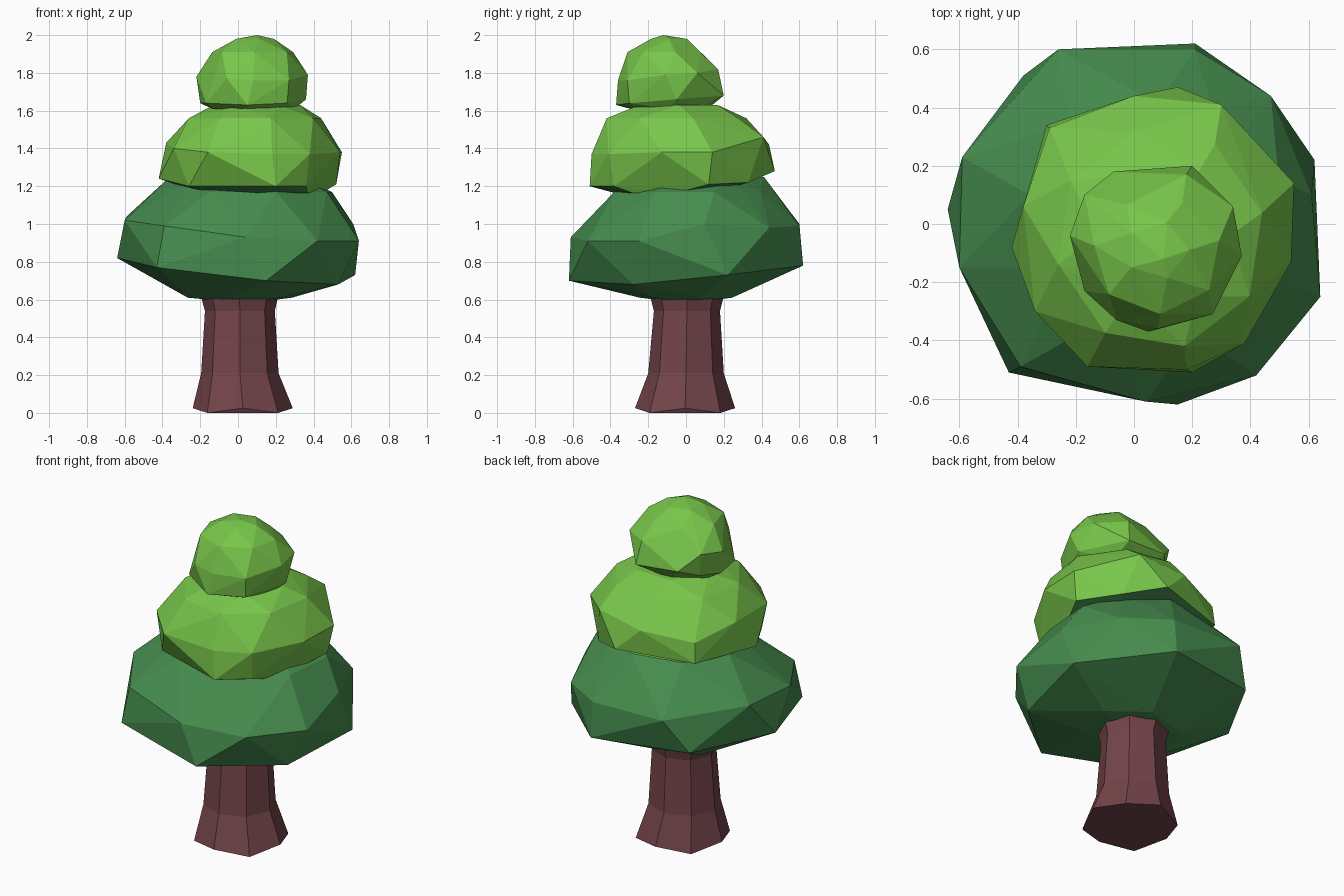
import bpy, bmesh, math


def material(name, rgb):
    m = bpy.data.materials.new(name)
    m.diffuse_color = (*rgb, 1)
    return m


bark = material("bark brown", (0.171, 0.058, 0.067))
dark = material("dark leaf green", (0.061, 0.262, 0.076))
light = material("light leaf green", (0.188, 0.565, 0.069))


def ring(z, cx, cy, rx, ry, n, phase=0.0):
    return [(cx + rx * math.cos(2 * math.pi * (i + phase) / n),
             cy + ry * math.sin(2 * math.pi * (i + phase) / n), z) for i in range(n)]


def finish(bm, name, mats):
    bmesh.ops.recalc_face_normals(bm, faces=bm.faces)
    me = bpy.data.meshes.new(name)
    bm.to_mesh(me)
    bm.free()
    for m in mats:
        me.materials.append(m)
    ob = bpy.data.objects.new(name, me)
    bpy.context.collection.objects.link(ob)
    return ob


def foliage(name, points, mats, accent):
    """Faceted clump: hull of the points; accent(face) picks the second colour."""
    bm = bmesh.new()
    for p in points:
        bm.verts.new(p)
    bmesh.ops.convex_hull(bm, input=bm.verts)
    loose = [v for v in bm.verts if not v.link_faces]
    bmesh.ops.delete(bm, geom=loose, context='VERTS')
    bmesh.ops.dissolve_limit(bm, angle_limit=math.radians(3),
                             verts=bm.verts, edges=bm.edges)
    bmesh.ops.recalc_face_normals(bm, faces=bm.faces)
    for f in bm.faces:
        f.material_index = 1 if accent(f) else 0
    finish(bm, name, mats)


# trunk: eight-sided, flared at the foot and under the leaves
bm = bmesh.new()
loops = []
for z, cx, cy, rx, ry in [(0.015, 0.025, -0.005, 0.265, 0.265), (0.21, 0.01, 0.0, 0.205, 0.2),
                          (0.54, 0.01, 0.005, 0.185, 0.175), (0.72, 0.005, 0.005, 0.23, 0.22)]:
    pts = ring(z, cx, cy, rx, ry, 8)
    if z < 0.1:  # uneven foot
        pts = [(x, y, 0.025 if i % 2 == 0 else 0.0) for i, (x, y, _) in enumerate(pts)]
    loops.append([bm.verts.new(p) for p in pts])
for a, b in zip(loops, loops[1:]):
    for i in range(8):
        j = (i + 1) % 8
        bm.faces.new((a[i], a[j], b[j], b[i]))
bm.faces.new(loops[0])
bm.faces.new(loops[-1])
finish(bm, "trunk", [bark])

# lower foliage: wide dark clump with a small light cap
rim = [(-0.64, 0.05, 0.82), (-0.59, 0.23, 1.04), (-0.38, 0.51, 0.80), (-0.26, 0.60, 1.0),
       (0.21, 0.62, 0.78), (0.47, 0.44, 0.98), (0.62, 0.22, 0.73), (0.64, -0.25, 0.91),
       (0.42, -0.52, 0.91), (0.15, -0.62, 0.70), (0.04, -0.61, 0.93), (-0.43, -0.51, 0.77),
       (-0.39, -0.49, 0.99), (-0.60, -0.15, 1.02), (0.53, -0.28, 0.68), (0.21, 0.60, 0.99),
       (0.61, 0.10, 1.0)]
foliage("lower_foliage",
        rim + ring(0.61, 0.01, 0.0, 0.29, 0.25, 6, 0.3) + [(0.05, 0, 0.58)]
        + ring(1.17, 0.06, 0.02, 0.46, 0.42, 8, 0.4) + ring(1.25, 0.0, 0.10, 0.36, 0.32, 7, 0.5),
        [dark, light], lambda f: f.normal.z > 0.97 and f.calc_center_median().z > 1.2)

# middle foliage: light clump with a dark underside
rim = [(-0.42, -0.08, 1.24), (-0.38, 0.06, 1.43), (-0.30, 0.34, 1.26), (-0.29, 0.33, 1.38),
       (0.0, 0.44, 1.42), (0.15, 0.47, 1.28), (0.30, 0.41, 1.46), (0.55, 0.14, 1.38),
       (0.52, 0.12, 1.21), (0.54, -0.13, 1.38), (0.38, -0.41, 1.37), (0.36, -0.38, 1.20),
       (0.20, -0.51, 1.20), (0.18, -0.50, 1.37), (-0.16, -0.49, 1.38), (-0.26, -0.36, 1.20),
       (-0.34, -0.30, 1.40), (0.36, 0.33, 1.22)]
foliage("middle_foliage",
        rim + ring(1.56, 0.09, -0.05, 0.36, 0.38, 8, 0.3) + ring(1.63, 0.1, -0.04, 0.23, 0.24, 6)
        + ring(1.165, 0.12, -0.1, 0.33, 0.28, 7, 0.2),
        [light, dark], lambda f: f.normal.z < -0.6)

# top foliage: small light dome
rim = [(-0.22, -0.04, 1.78), (-0.17, 0.10, 1.80), (-0.07, 0.18, 1.70), (0.20, 0.20, 1.68),
       (0.18, 0.17, 1.82), (0.34, 0.06, 1.80), (0.36, -0.05, 1.66), (0.37, -0.11, 1.79),
       (0.27, -0.31, 1.76), (0.26, -0.30, 1.64), (0.05, -0.37, 1.63), (0.08, -0.36, 1.76),
       (-0.06, -0.33, 1.77), (-0.17, -0.23, 1.64), (-0.20, -0.05, 1.64), (-0.15, 0.08, 1.66)]
foliage("top_foliage",
        rim + ring(1.91, 0.08, -0.11, 0.22, 0.2, 7, 0.3) + ring(1.98, 0.08, -0.09, 0.11, 0.1, 5)
        + [(0.1, -0.12, 2.0)] + ring(1.61, 0.07, -0.09, 0.23, 0.21, 7),
        [light, dark], lambda f: False)
